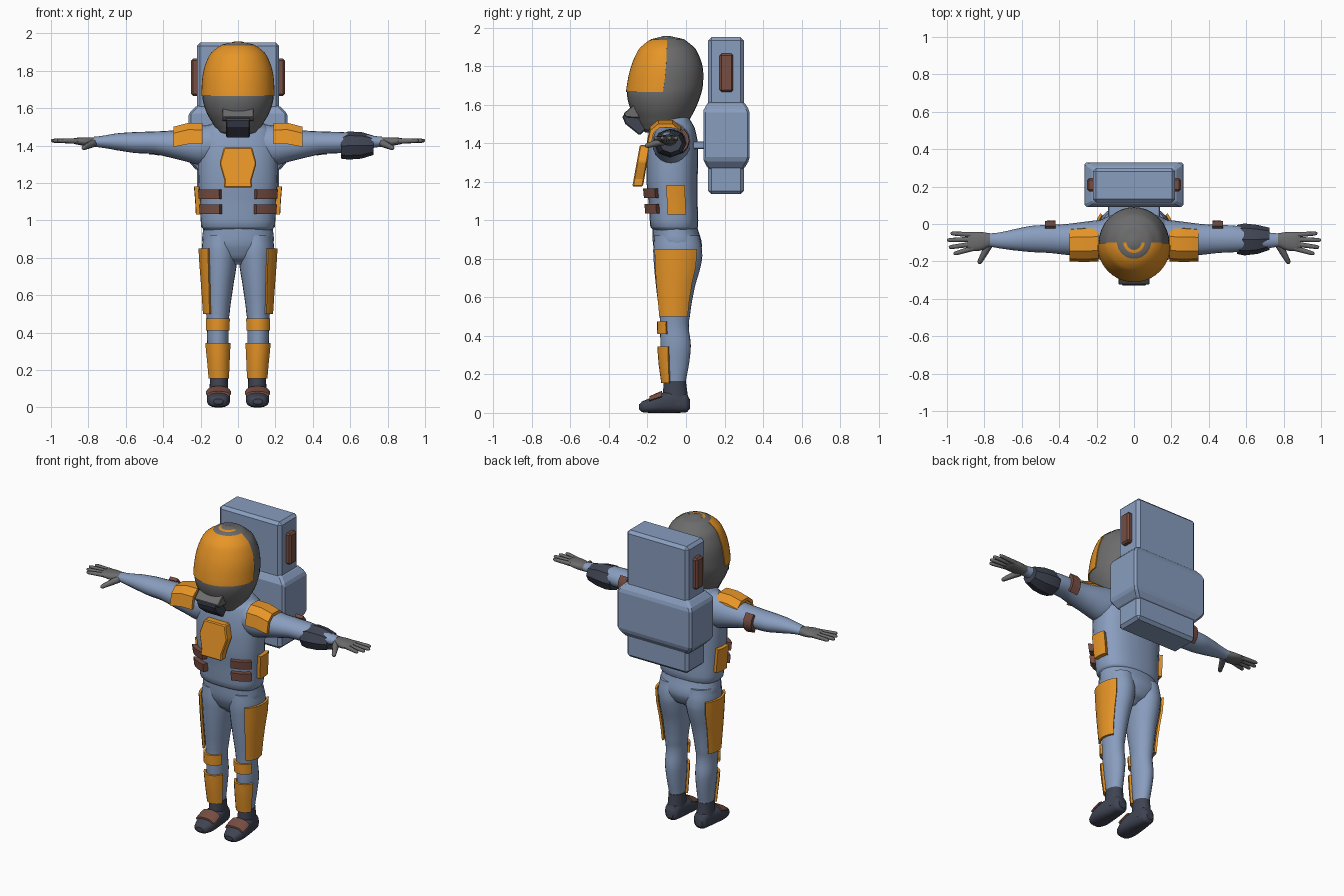
import bpy, bmesh
from math import sin, cos, radians, pi, copysign
from mathutils import Vector

cube = bpy.data.objects.get("Cube")
if cube:
    bpy.data.objects.remove(cube)


def material(name, rgb):
    m = bpy.data.materials.new(name)
    m.use_nodes = True
    m.diffuse_color = (*rgb, 1)
    m.node_tree.nodes["Principled BSDF"].inputs["Base Color"].default_value = (*rgb, 1)
    return m


SUIT = material("suit_blue", (0.25, 0.34, 0.52))
ORANGE = material("armour_orange", (0.80, 0.30, 0.02))
GREY = material("shell_grey", (0.15, 0.15, 0.15))
DARK = material("dark_slate", (0.05, 0.058, 0.085))
BROWN = material("trim_brown", (0.18, 0.075, 0.055))


def skin(name, rings, mat, mirror=False, bevel=0, angle=40):
    """Join equal-length closed rings of points into a capped solid."""
    bm = bmesh.new()
    loops = [[bm.verts.new(p) for p in ring] for ring in rings]
    n = len(loops[0])
    for a, b in zip(loops, loops[1:]):
        for i in range(n):
            j = (i + 1) % n
            bm.faces.new((a[i], a[j], b[j], b[i]))
    bm.faces.new(loops[0])
    bm.faces.new(loops[-1])
    bmesh.ops.recalc_face_normals(bm, faces=bm.faces)
    mesh = bpy.data.meshes.new(name)
    bm.to_mesh(mesh)
    bm.free()
    mesh.materials.append(mat)
    if not bevel:
        mesh.shade_smooth()
        mesh.set_sharp_from_angle(angle=radians(angle))
    obj = bpy.data.objects.new(name, mesh)
    bpy.context.collection.objects.link(obj)
    if bevel:
        mod = obj.modifiers.new("Bevel", "BEVEL")
        mod.width, mod.segments = bevel, 1
    if mirror:
        obj.modifiers.new("Mirror", "MIRROR")
    return obj


def smooth(rings, steps=4):
    """Catmull-Rom refinement of (key, u0, u1, v0, v1) sections."""
    out = []
    for i in range(len(rings) - 1):
        p = [rings[max(0, min(len(rings) - 1, i + k))] for k in (-1, 0, 1, 2)]
        for s in range(steps):
            t = s / steps
            sec = [0.5 * (2 * b + (c - a) * t + (2 * a - 5 * b + 4 * c - d) * t * t
                          + (3 * b - a - 3 * c + d) * t ** 3) for a, b, c, d in zip(*p)]
            sec[0] = p[1][0] + (p[2][0] - p[1][0]) * t
            out.append(sec)
    return out + [list(rings[-1])]


def section_at(rings, key):
    for a, b in zip(rings, rings[1:]):
        if a[0] <= key <= b[0]:
            t = (key - a[0]) / (b[0] - a[0])
            return [p + (q - p) * t for p, q in zip(a, b)]
    return rings[-1]


def point(sec, ang, axis, power=1, grow=0):
    """Point on a rounded section lying across the given axis."""
    k, u0, u1, v0, v1 = sec
    c, s = cos(ang), sin(ang)
    u = (u0 + u1) / 2 + ((u1 - u0) / 2 + grow) * copysign(abs(c) ** power, c)
    v = (v0 + v1) / 2 + ((v1 - v0) / 2 + grow) * copysign(abs(s) ** power, s)
    return {"z": Vector((u, v, k)), "x": Vector((k, u, v)), "y": Vector((v, k, u))}[axis]


def loft(name, rings, mat, axis="z", power=1, segs=24, steps=4, **kw):
    secs = smooth(rings, steps)
    return skin(name, [[point(s, 2 * pi * i / segs, axis, power) for i in range(segs)]
                       for s in secs], mat, **kw)


def wrap(name, rings, span, arc, mat, axis="z", power=1, gap=0.0, thick=0.012,
         rows=4, segs=8, **kw):
    """Curved plate that follows part of a lofted body."""
    secs, out = smooth(rings), []
    angles = [radians(arc[0] + (arc[1] - arc[0]) * i / segs) for i in range(segs + 1)]
    for r in range(rows + 1):
        s = section_at(secs, span[0] + (span[1] - span[0]) * r / rows)
        out.append([point(s, a, axis, power, gap + thick) for a in angles]
                   + [point(s, a, axis, power, gap) for a in reversed(angles)])
    return skin(name, out, mat, **kw)


def box(name, x, y, z, mat, **kw):
    return skin(name, [[(x[0], y[0], h), (x[1], y[0], h), (x[1], y[1], h), (x[0], y[1], h)]
                       for h in z], mat, **kw)


def finger(name, p0, p1, r0, r1):
    p0, p1 = Vector(p0), Vector(p1)
    d = (p1 - p0).normalized()
    side = d.cross(Vector((0, 0, 1))).normalized()
    up = side.cross(d)
    rings = []
    for t, f in ((0, 1), (0.5, 1), (0.88, 1), (0.97, 0.75), (1, 0.35)):
        r = (r0 + (r1 - r0) * t) * f
        rings.append([p0.lerp(p1, t) + r * (cos(i * pi / 4) * side + sin(i * pi / 4) * up)
                      for i in range(8)])
    skin(name, rings, GREY, mirror=True, angle=60)


# Torso, pelvis and legs
torso = [(0.945, -.18, .18, -.165, .045), (0.965, -.197, .197, -.185, .063),
         (1.1, -.205, .205, -.195, .06), (1.2, -.213, .213, -.205, .06),
         (1.32, -.215, .215, -.205, .063), (1.41, -.21, .21, -.195, .06),
         (1.48, -.185, .185, -.18, .045), (1.525, -.13, .13, -.16, .02),
         (1.56, -.08, .08, -.14, 0)]
loft("torso", torso, SUIT, power=.8)
loft("pelvis", [(.765, -.05, .05, -.1, .0), (.8, -.12, .12, -.14, .055),
                (.87, -.188, .188, -.17, .083), (.97, -.185, .185, -.175, .058)], SUIT, power=.9)
leg = [(.14, .06, .145, -.11, -.005), (.25, .055, .155, -.125, .015),
       (.35, .05, .165, -.132, .025), (.44, .05, .165, -.135, .015),
       (.5, .045, .17, -.137, .02), (.65, .025, .18, -.155, .045),
       (.78, .005, .19, -.167, .08), (.85, .0, .194, -.17, .083), (.92, .01, .185, -.165, .07)]
loft("legs", leg, SUIT, mirror=True)

# Leg armour
wrap("thigh_plates", leg, (.5, .85), (-56, 44), ORANGE, gap=.004, thick=.014, mirror=True)
wrap("knee_plates", leg, (.41, .475), (-150, -30), ORANGE, gap=.001, thick=.014, mirror=True)
wrap("shin_plates", leg, (.155, .345), (-155, -25), ORANGE, gap=.003, thick=.014, mirror=True)

# Boots
foot = [(-.243, .018, .045, .08, .13), (-.228, .004, .06, .06, .15), (-.18, 0, .08, .043, .165),
        (-.12, 0, .105, .043, .165), (-.05, 0, .115, .05, .155), (.005, .004, .1, .06, .145),
        (.02, .02, .07, .08, .13)]
loft("boots", foot, DARK, axis="y", power=.75, mirror=True)
loft("boot_cuffs", [(.04, .05, .155, -.12, .018), (.1, .053, .152, -.12, .008),
                    (.165, .055, .15, -.115, .0)], DARK, mirror=True)
wrap("boot_straps", foot, (-.19, -.125), (-62, 62), BROWN, axis="y", power=.75,
     gap=.001, thick=.01, mirror=True)

# Arms
arm = [(.12, -.17, .03, 1.30, 1.515), (.2, -.175, .02, 1.295, 1.505), (.28, -.17, .01, 1.315, 1.49),
       (.36, -.165, 0, 1.335, 1.48), (.45, -.155, -.005, 1.355, 1.475),
       (.55, -.15, -.01, 1.36, 1.472), (.65, -.14, -.03, 1.375, 1.465),
       (.72, -.13, -.045, 1.387, 1.453), (.77, -.122, -.05, 1.393, 1.447)]
loft("arms", arm, SUIT, axis="x", segs=20, mirror=True)
pad = [(.19, -.18, -.03, 1.31, 1.505), (.27, -.183, -.03, 1.31, 1.505), (.345, -.18, -.035, 1.30, 1.485)]
wrap("shoulder_pads", pad, (.19, .345), (0, 180), ORANGE, axis="x", power=.8, thick=.02,
     rows=2, segs=5, mirror=True, angle=20)
wrap("elbow_pads", arm, (.42, .475), (-50, 45), BROWN, axis="x", gap=.003, thick=.02,
     rows=2, segs=4, mirror=True)
loft("left_gauntlet", [(.55, -.16, -.005, 1.33, 1.462), (.59, -.168, .003, 1.325, 1.475),
                       (.66, -.16, -.005, 1.33, 1.472), (.725, -.138, -.02, 1.35, 1.453)],
     DARK, axis="x", segs=8, steps=1, angle=20)

# Gloved hands
loft("palms", [(.735, -.117, -.055, 1.396, 1.445), (.77, -.122, -.05, 1.394, 1.444),
               (.82, -.142, -.042, 1.398, 1.444), (.87, -.145, -.043, 1.407, 1.441),
               (.89, -.138, -.05, 1.415, 1.436)], GREY, axis="x", power=.85, segs=16, mirror=True)
tips = {"index": (-.13, .965, -.16), "middle": (-.107, .99, -.125),
        "ring": (-.082, 1.0, -.086), "little": (-.058, .98, -.05)}
for label, (base, x, y) in tips.items():
    finger(label + "_fingers", (.86, base, 1.424), (x, y, 1.426), .0145, .0105)
finger("thumbs", (.775, -.11, 1.412), (.83, -.212, 1.385), .022, .012)

# Helmet with raised visor
helmet = [(1.45, -.21, -.06, -.0, .0), (1.47, -.1, .1, -.235, -.03), (1.5, -.125, .125, -.25, .005),
          (1.57, -.165, .165, -.285, .045), (1.64, -.188, .188, -.305, .073),
          (1.7, -.19, .19, -.302, .088), (1.8, -.18, .18, -.28, .086), (1.89, -.145, .145, -.24, .05),
          (1.94, -.085, .085, -.18, -.01), (1.956, -.02, .02, -.12, -.08)]
helmet[0] = (1.455, -.06, .06, -.21, -.06)
loft("helmet", helmet, GREY, segs=32)
wrap("visor", helmet, (1.665, 1.95), (-178, -2), ORANGE, gap=-.002, thick=.007, rows=16, segs=24)


def slab(name, profile, half, mat, **kw):
    skin(name, [[(x, y, z) for y, z in profile] for x in (-half, half)], mat, **kw)


# Breathing unit
slab("mouthpiece", [(-.26, 1.595), (-.332, 1.54), (-.315, 1.5), (-.24, 1.44), (-.18, 1.5)],
     .064, DARK, bevel=.006)
slab("mouthpiece_hood", [(-.26, 1.61), (-.325, 1.553), (-.31, 1.535), (-.24, 1.53)],
     .084, GREY, bevel=.004)

# Chest plate, tilted forward at the bottom
half = [(.075, 1.175), (.073, 1.215), (.099, 1.305), (.075, 1.39)]
outline = half + [(-x, z) for x, z in reversed(half)]
skin("chest_plate", [[(x, -.24 - (1.39 - z) * .18 + d, z) for x, z in outline] for d in (0, .055)],
     ORANGE, bevel=.006)

# Belly pouches and side plates
for label, z in (("upper", 1.115), ("lower", 1.035)):
    wrap(label + "_pouches", torso, (z, z + .05), (-70, -30), BROWN, power=.8, gap=-.005,
         thick=.034, rows=1, segs=3, mirror=True)
wrap("waist_side_plates", torso, (1.03, 1.18), (-8, 20), ORANGE, power=.8, gap=-.01,
     thick=.034, rows=2, segs=4, mirror=True)

# Backpack
box("backpack_column", (-.22, .22), (.115, .30), (1.135, 1.95), SUIT, bevel=.018)
skin("backpack_belly", [[(-w, f, z), (w, f, z), (w, b, z), (-w, b, z)] for w, f, b, z in
                        ((.22, .115, .30, 1.265), (.265, .09, .33, 1.315),
                         (.265, .09, .33, 1.57), (.22, .115, .30, 1.615))], SUIT, bevel=.012)
box("backpack_mount", (-.14, .14), (.03, .1), (1.37, 1.41), SUIT, bevel=.005)
box("backpack_side_lamps", (.21, .25), (.175, .245), (1.665, 1.865), BROWN, bevel=.01, mirror=True)
